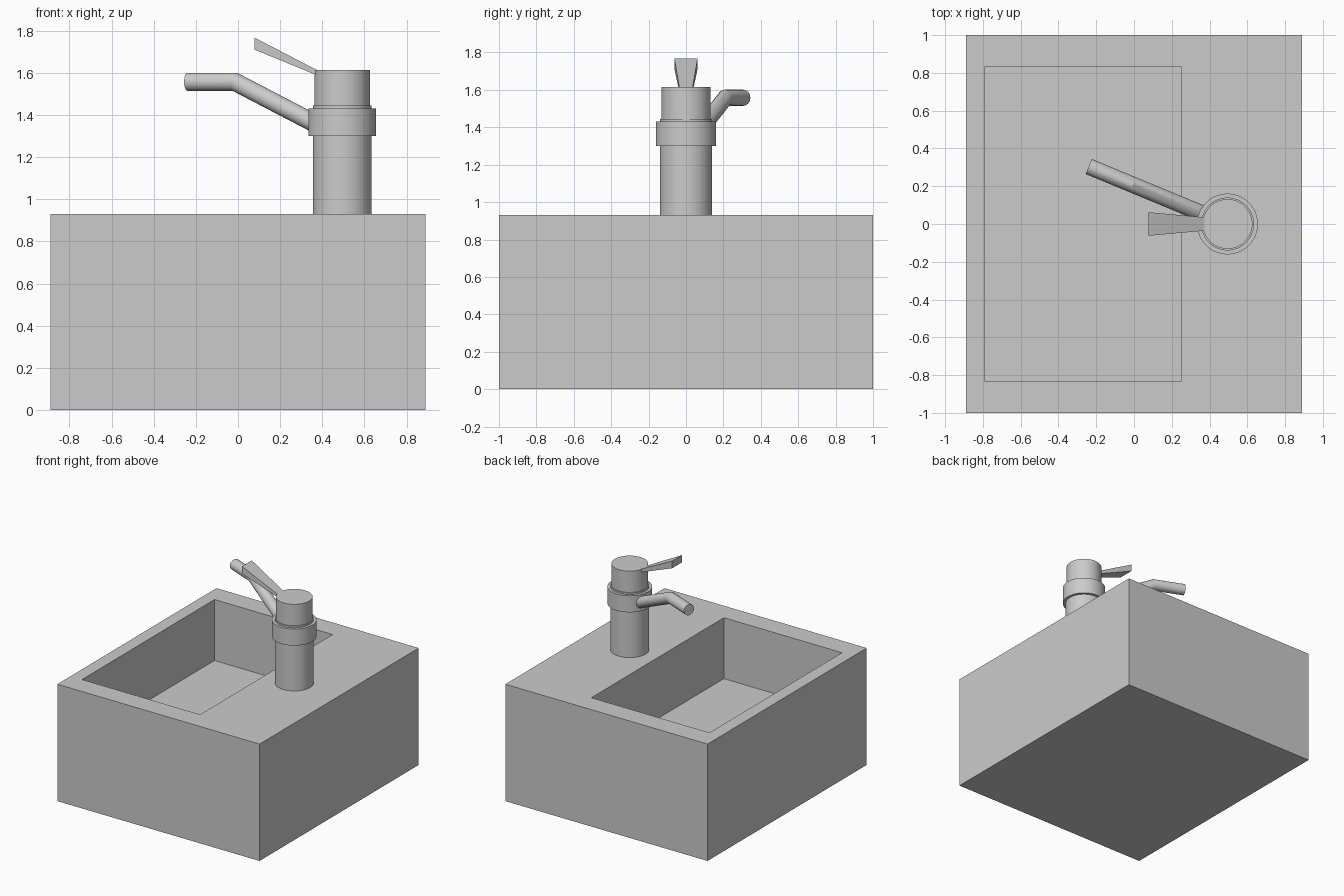
import bpy, bmesh
from math import sin, cos, pi, radians
from mathutils import Vector

if "Cube" in bpy.data.objects:
    bpy.data.objects.remove(bpy.data.objects["Cube"])


def loft(name, rings, smooth=False):
    """Skin a stack of equal-length rings and cap both ends."""
    bm = bmesh.new()
    loops = [[bm.verts.new(p) for p in ring] for ring in rings]
    for a, b in zip(loops, loops[1:]):
        n = len(a)
        for i in range(n):
            j = (i + 1) % n
            bm.faces.new((a[i], a[j], b[j], b[i]))
    bm.faces.new(loops[0][::-1])
    bm.faces.new(loops[-1])
    bmesh.ops.recalc_face_normals(bm, faces=bm.faces)
    mesh = bpy.data.meshes.new(name)
    bm.to_mesh(mesh)
    bm.free()
    ob = bpy.data.objects.new(name, mesh)
    bpy.context.collection.objects.link(ob)
    if smooth:
        bpy.ops.object.select_all(action='DESELECT')
        ob.select_set(True)
        bpy.context.view_layer.objects.active = ob
        bpy.ops.object.shade_smooth_by_angle(angle=radians(24))
    return ob


def rect(x0, x1, y0, y1, z):
    return [(x0, y0, z), (x1, y0, z), (x1, y1, z), (x0, y1, z)]


def oval(center, u, v, sides):
    return [center + u * cos(2 * pi * i / sides) + v * sin(2 * pi * i / sides)
            for i in range(sides)]


def cylinder(name, radius, z0, z1):
    u, v = Vector((radius, 0, 0)), Vector((0, radius, 0))
    return loft(name, [oval(Vector((TAP_X, 0, z)), u, v, 48) for z in (z0, z1)], True)


# Basin block: outer walls, rim and recessed bowl
TOP, FLOOR = 0.93, 0.445
outer = (-0.89, 0.89, -1.0, 1.0)
bowl = (-0.79, 0.25, -0.833, 0.833)
loft("basin", [rect(*outer, 0), rect(*outer, TOP), rect(*bowl, TOP), rect(*bowl, FLOOR)])

# Tap body, collar and cap
TAP_X = 0.495
cylinder("tap_body", 0.14, TOP, 1.445)
cylinder("tap_collar", 0.161, 1.30, 1.432)
cylinder("tap_cap", 0.132, 1.44, 1.615)

# Spout: rising tube with a mitred bend to a level outlet
R = 0.043
swing, rise = radians(157.5), radians(25.7)
out = Vector((cos(swing), sin(swing), 0))
side = Vector((-sin(swing), cos(swing), 0)) * R
up = Vector((0, 0, 1))
base = Vector((TAP_X, 0, 1.558))
reach, tip, start = 0.552, 0.795, 0.10


def spout_ring(dist, drop, tilt, stretch=1.0):
    normal = (up * cos(tilt) - out * sin(tilt)) * R * stretch
    return oval(base + out * dist - up * drop, side, normal, 32)


loft("spout", [
    spout_ring(start, (reach - start) * sin(rise) / cos(rise), rise),
    spout_ring(reach, 0, rise / 2, 1 / cos(rise / 2)),
    spout_ring(tip, 0, 0),
], True)

# Lever handle: wedge widening and thickening outwards
def lever_ring(x, w, z0, z1):
    return [(x, -w, z0), (x, w, z0), (x, w, z1), (x, -w, z1)]


loft("lever_handle", [lever_ring(0.39, 0.034, 1.583, 1.606),
                      lever_ring(0.078, 0.062, 1.711, 1.768)])
